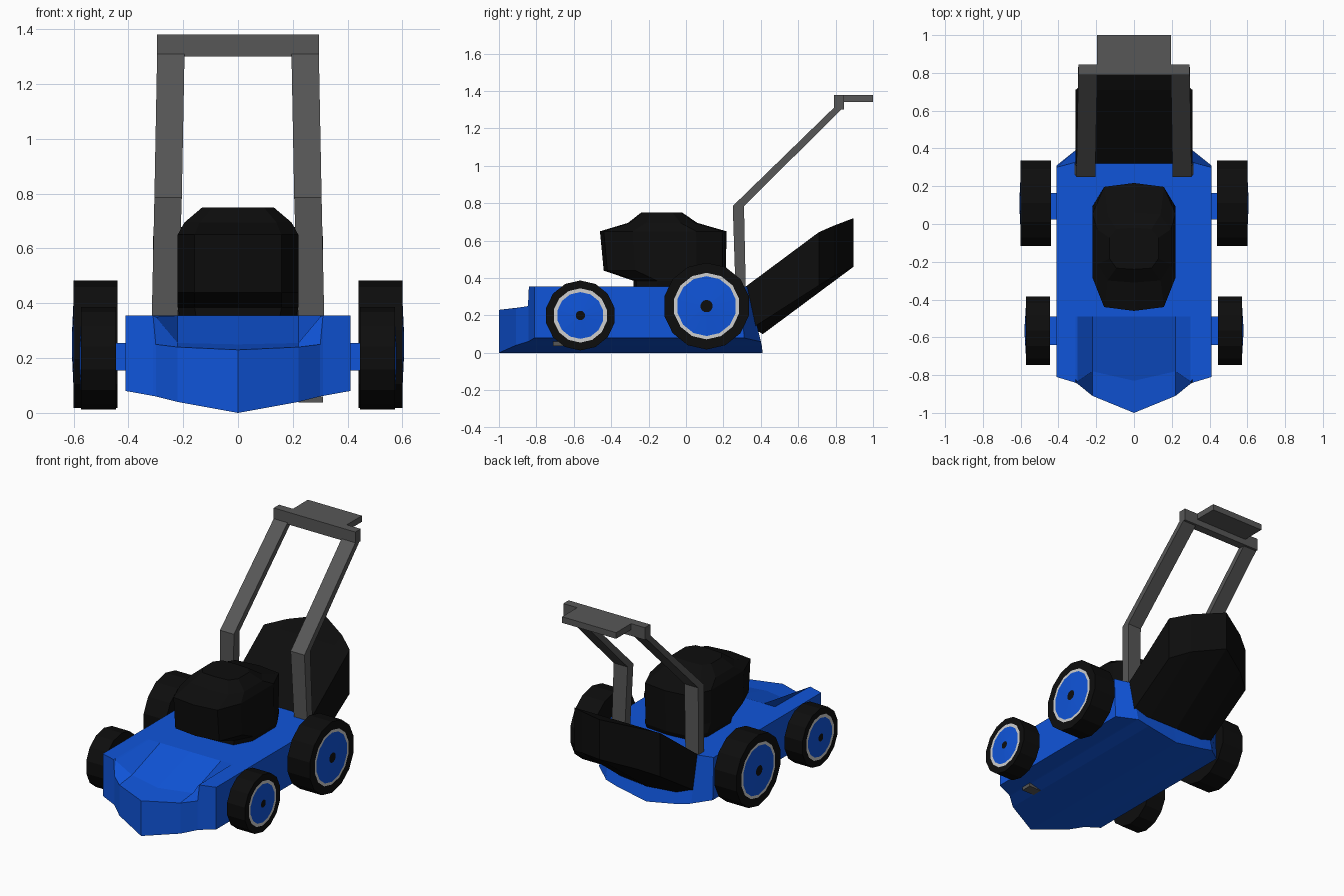
import bpy, bmesh, math

if "Cube" in bpy.data.objects:
    bpy.data.objects.remove(bpy.data.objects["Cube"])

def mat(name, r, g, b):
    m = bpy.data.materials.new(name)
    m.diffuse_color = (r, g, b, 1)
    m.use_nodes = True
    m.node_tree.nodes["Principled BSDF"].inputs["Base Color"].default_value = m.diffuse_color
    return m

BLUE = mat("blue paint", 0.005, 0.09, 0.70)
BLACK = mat("black plastic", 0.004, 0.004, 0.004)
GREY = mat("dark grey metal", 0.095, 0.095, 0.095)
SILVER = mat("light grey rim", 0.62, 0.62, 0.62)

def loft(name, rings, mats, bands=None, caps=(0, 0)):
    """Skin a list of equal-length closed rings; bands gives a material per gap."""
    bm = bmesh.new()
    vs = [[bm.verts.new(p) for p in ring] for ring in rings]
    n = len(rings[0])
    for i in range(len(vs) - 1):
        for j in range(n):
            k = (j + 1) % n
            f = bm.faces.new((vs[i][j], vs[i][k], vs[i + 1][k], vs[i + 1][j]))
            f.material_index = bands[i] if bands else 0
    for ring, c in ((vs[0], caps[0]), (vs[-1], caps[1])):
        bm.faces.new(ring).material_index = c
    bmesh.ops.remove_doubles(bm, verts=bm.verts, dist=1e-5)
    bmesh.ops.recalc_face_normals(bm, faces=bm.faces)
    me = bpy.data.meshes.new(name)
    bm.to_mesh(me)
    bm.free()
    for m in mats:
        me.materials.append(m)
    ob = bpy.data.objects.new(name, me)
    bpy.context.collection.objects.link(ob)
    return ob

def mirrored_columns(cols):
    """Side profiles (x, [(y, z)...]) from the centre outward, mirrored in x."""
    both = [(-x, p) for x, p in reversed(cols)] + cols[1:]
    return [[(x, y, z) for y, z in p] for x, p in both]

def box(name, x0, x1, y0, y1, z0, z1, m):
    return loft(name, [[(x, y0, z0), (x, y1, z0), (x, y1, z1), (x, y0, z1)]
                       for x in (x0, x1)], [m])

# Deck with a scooped nose and a shallow keel
T = 0.355
loft("deck", mirrored_columns([
    (0.00, [(-1.0, 0.0), (-1.0, 0.23), (-0.83, 0.25), (-0.49, T), (0.33, T), (0.41, 0.0)]),
    (0.22, [(-0.91, 0.04), (-0.91, 0.24), (-0.78, 0.255), (-0.49, T), (0.33, T), (0.405, 0.04)]),
    (0.30, [(-0.845, 0.06), (-0.845, 0.25), (-0.835, 0.35), (-0.49, T), (0.33, T), (0.40, 0.06)]),
    (0.31, [(-0.84, 0.062), (-0.84, T), (-0.82, T), (-0.49, T), (0.327, T), (0.39, 0.062)]),
    (0.41, [(-0.81, 0.08), (-0.81, T), (-0.79, T), (-0.49, T), (0.30, T), (0.31, 0.08)]),
]), [BLUE])

# Engine cover: octagonal rings (z, half width, y front, y back)
def octagon(z, w, y0, y1):
    d, s = (y1 - y0), 0.72 * w
    half = [(0, y0), (s, y0 + 0.03 * d), (w, y0 + 0.26 * d),
            (w, y1 - 0.24 * d), (s, y1 - 0.03 * d), (0, y1)]
    return [(x, y, z) for x, y in half] + [(-x, y, z) for x, y in half[-2:0:-1]]

loft("engine_cover", [octagon(*r) for r in (
    (0.34, 0.21, -0.28, 0.19), (0.385, 0.22, -0.28, 0.21), (0.44, 0.22, -0.44, 0.213),
    (0.65, 0.22, -0.46, 0.217), (0.695, 0.195, -0.31, 0.06), (0.75, 0.13, -0.24, -0.02),
)], [BLACK])

# Grass bag with a pointed rear
loft("grass_bag", mirrored_columns([
    (0.00, [(0.32, 0.355), (0.71, 0.645), (0.895, 0.72), (0.895, 0.46), (0.41, 0.10)]),
    (0.20, [(0.32, 0.355), (0.71, 0.645), (0.79, 0.68), (0.79, 0.41), (0.395, 0.11)]),
    (0.31, [(0.32, 0.355), (0.69, 0.63), (0.71, 0.645), (0.71, 0.36), (0.35, 0.13)]),
]), [BLACK])

# Handle legs, crossbar and grip plate
for s, side in ((-1, "left"), (1, "right")):
    sections = [(0.22, 0.315, 0.265, 0.32, 0.33), (0.205, 0.305, 0.25, 0.31, 0.785),
                (0.195, 0.295, 0.79, 0.84, 1.31)]
    loft(side + "_handle_leg", [[(s * a, y0, z), (s * b, y0, z), (s * b, y1, z), (s * a, y1, z)]
                                for a, b, y0, y1, z in sections], [GREY])
box("handle_crossbar", -0.295, 0.295, 0.79, 0.845, 1.30, 1.38, GREY)
box("grip_plate", -0.195, 0.195, 0.84, 1.0, 1.34, 1.38, GREY)

# Wheels: lathed tyre, rim ring, domed disc and hub
def wheel(name, s, y, z, xi, xo, r_tyre, r_rim, r_disc, r_hub, sides=14):
    prof = [(xi, r_tyre), (xo, r_tyre), (xo, r_rim), (xo, r_disc), (xo + 0.006, r_hub)]
    rings = [[(s * x, y + r * math.sin(2 * math.pi * k / sides),
               z + r * math.cos(2 * math.pi * k / sides)) for k in range(sides)]
             for x, r in prof]
    loft(name, rings, [BLACK, SILVER, BLUE], bands=[0, 0, 1, 2])

for s, side in ((-1, "left"), (1, "right")):
    wheel(side + "_rear_wheel", s, 0.11, 0.25, 0.44, 0.60, 0.232, 0.178, 0.16, 0.033)
    wheel(side + "_front_wheel", s, -0.565, 0.20, 0.445, 0.573, 0.187, 0.145, 0.125, 0.025)
    a, b = sorted((s * 0.38, s * 0.46))
    box(side + "_rear_axle", a, b, 0.025, 0.165, 0.155, 0.255, BLUE)
    box(side + "_front_axle", a, b, -0.64, -0.49, 0.155, 0.255, BLUE)

# Small blade tip showing under the deck
box("blade_tip", 0.22, 0.31, -0.71, -0.64, 0.038, 0.06, GREY)
